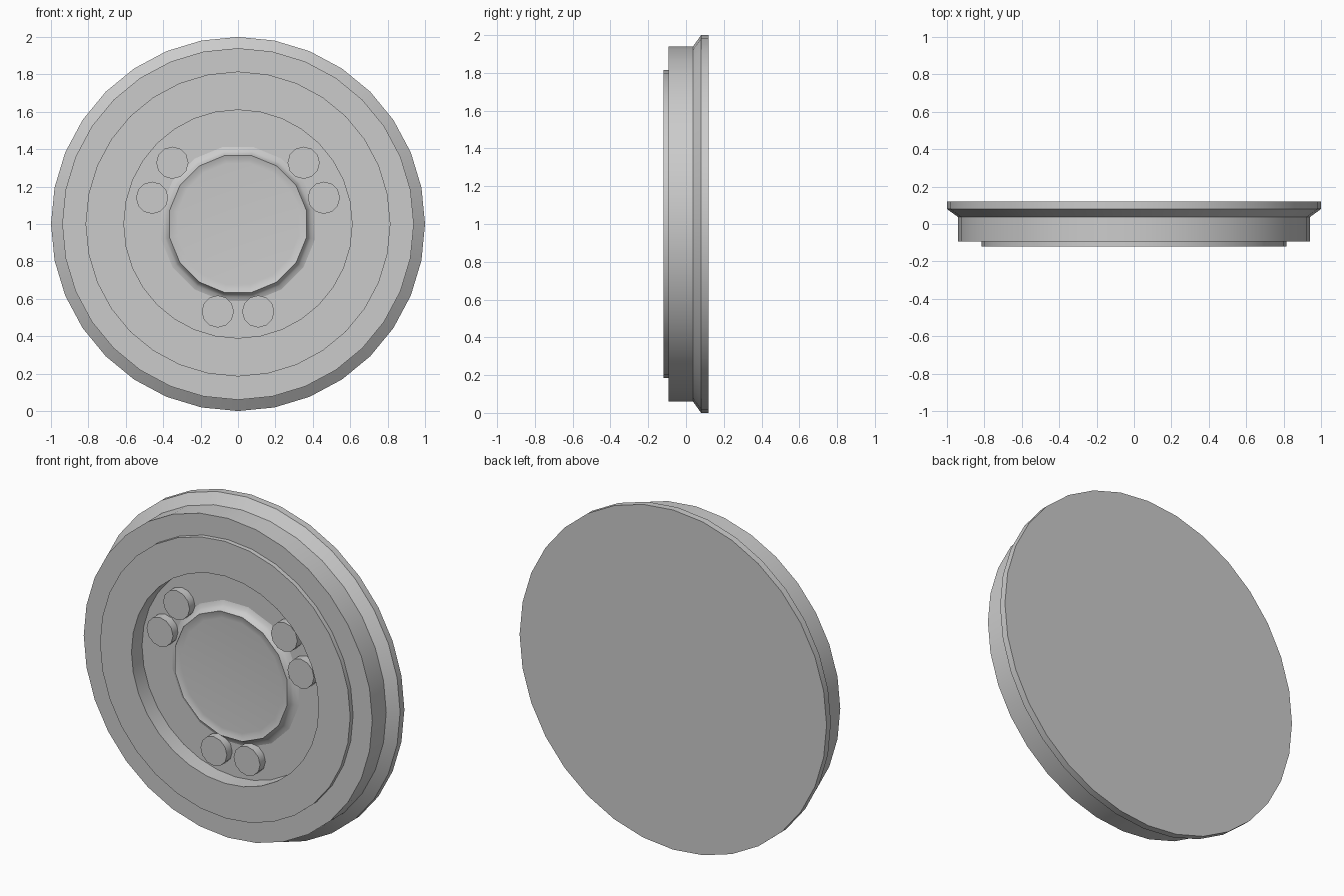
import bpy, bmesh, math

cube = bpy.data.objects.get("Cube")
if cube:
    bpy.data.objects.remove(cube, do_unlink=True)

grey = bpy.data.materials.new("light grey")
grey.use_nodes = True
GREY = (0.6, 0.6, 0.6, 1)
grey.diffuse_color = GREY
grey.node_tree.nodes["Principled BSDF"].inputs["Base Color"].default_value = GREY


def lathe(name, profile, sides, centre=(0, 0, 1), turn=0.0):
    """Spin (radius, y) points about an axis along y; the ends are capped."""
    bm = bmesh.new()
    rings = []
    for r, y in profile:
        ring = []
        for i in range(sides):
            a = turn + 2 * math.pi * i / sides
            ring.append(bm.verts.new((r * math.cos(a), y, r * math.sin(a))))
        rings.append(ring)
    for a, b in zip(rings, rings[1:]):
        for i in range(sides):
            j = (i + 1) % sides
            bm.faces.new((a[i], a[j], b[j], b[i]))
    bm.faces.new(rings[0])
    bm.faces.new(rings[-1])
    bmesh.ops.recalc_face_normals(bm, faces=bm.faces[:])
    mesh = bpy.data.meshes.new(name)
    bm.to_mesh(mesh)
    bm.free()
    mesh.materials.append(grey)
    ob = bpy.data.objects.new(name, mesh)
    ob.location = centre
    bpy.context.collection.objects.link(ob)
    bpy.ops.object.select_all(action='DESELECT')
    ob.select_set(True)
    bpy.context.view_layer.objects.active = ob
    bpy.ops.object.shade_smooth_by_angle(angle=math.radians(30))
    return ob


FLOOR = -0.022

# Flanged disc with a raised front ring around a recessed floor
lathe("flanged_disc", [(1.0, 0.12), (1.0, 0.08), (0.94, 0.037), (0.94, -0.093),
                       (0.815, -0.093), (0.815, -0.12), (0.61, -0.12),
                       (0.61, FLOOR)], 32)

# Central hub with a flared foot and a slightly dished face
lathe("centre_hub", [(0.42, 0.0), (0.42, FLOOR), (0.397, -0.03), (0.383, -0.045),
                     (0.373, -0.065), (0.353, -0.058), (0.33, -0.056)],
      16, turn=math.pi / 16)

# Three pairs of flat pins around the hub
for name, middle in (("left", 30), ("right", 150), ("bottom", 270)):
    for n, offset in enumerate((-13, 13), 1):
        a = math.radians(middle + offset)
        lathe(f"{name}_pin_{n}", [(0.086, 0.0), (0.086, -0.072)], 12,
              (0.48 * math.cos(a), 0, 1 + 0.48 * math.sin(a)))
